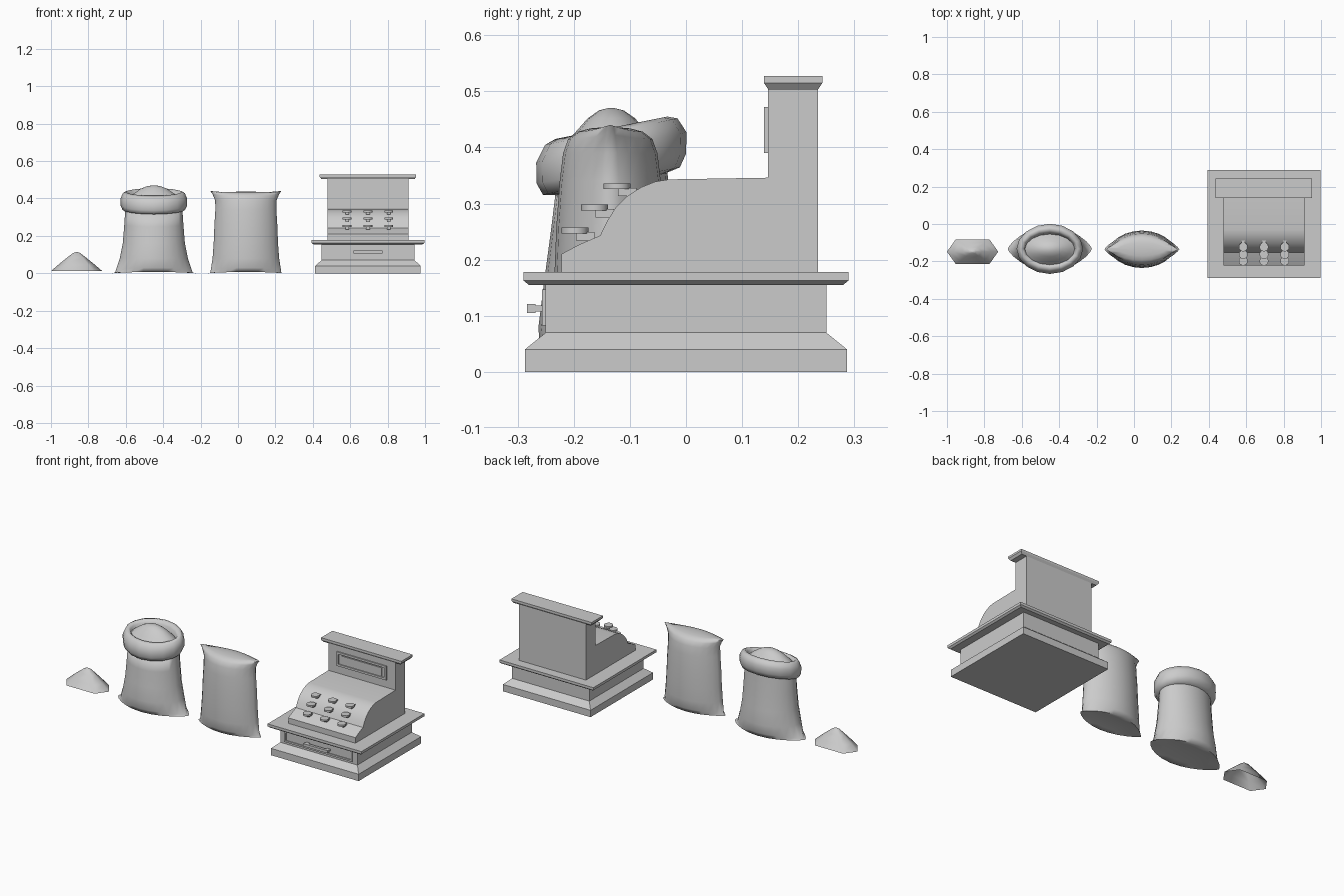
import bpy, bmesh, math
from mathutils import Vector

cube = bpy.data.objects.get("Cube")
if cube:
    bpy.data.objects.remove(cube)

grey = bpy.data.materials.new("plain_grey")
grey.use_nodes = True
grey.diffuse_color = (0.6, 0.6, 0.6, 1)
grey.node_tree.nodes["Principled BSDF"].inputs["Base Color"].default_value = (0.6, 0.6, 0.6, 1)


def finish(bm, name, smooth=None):
    bmesh.ops.recalc_face_normals(bm, faces=bm.faces)
    me = bpy.data.meshes.new(name)
    bm.to_mesh(me)
    bm.free()
    ob = bpy.data.objects.new(name, me)
    bpy.context.collection.objects.link(ob)
    me.materials.append(grey)
    if smooth:
        bpy.ops.object.select_all(action='DESELECT')
        ob.select_set(True)
        bpy.context.view_layer.objects.active = ob
        bpy.ops.object.shade_smooth_by_angle(angle=math.radians(smooth))
    return ob


def loft(name, rings, smooth=None, cap_start=True, cap_end=True):
    bm = bmesh.new()
    loops = [[bm.verts.new(p) for p in ring] for ring in rings]
    n = len(loops[0])
    for lo, hi in zip(loops, loops[1:]):
        for i in range(n):
            j = (i + 1) % n
            bm.faces.new((lo[i], lo[j], hi[j], hi[i]))
    if cap_start:
        bm.faces.new(loops[0])
    if cap_end:
        bm.faces.new(loops[-1])
    return finish(bm, name, smooth)


def stepped_block(name, cx, cy, levels):
    """Stack of rectangles given as (z, half width, half depth)."""
    corners = [(-1, -1), (1, -1), (1, 1), (-1, 1)]
    return loft(name, [[(cx + sx * hx, cy + sy * hy, z) for sx, sy in corners]
                       for z, hx, hy in levels])


def box(name, x0, x1, y0, y1, z0, z1):
    hx, hy = (x1 - x0) / 2, (y1 - y0) / 2
    return stepped_block(name, (x0 + x1) / 2, (y0 + y1) / 2, [(z0, hx, hy), (z1, hx, hy)])


def framed_panel(name, x0, x1, z0, z1, front, back, border, recess):
    """Front-facing panel with a raised border."""
    def rect(m, y):
        return [(x0 + m, y, z0 + m), (x1 - m, y, z0 + m), (x1 - m, y, z1 - m), (x0 + m, y, z1 - m)]
    return loft(name, [rect(0, back), rect(0, front), rect(border, front), rect(border, front + recess)])


def lens(cx, cy, z, a, b, k, tilt=0.0, droop=0.0, n=24):
    """Pinched oval; k sharpens the side corners, droop lowers them."""
    ring = []
    for i in range(n):
        t = 2 * math.pi * i / n
        c, s = math.cos(t), math.sin(t)
        y = b * s * abs(s) ** k
        ring.append((cx + a * c, cy + y, z + tilt * y - droop * abs(c) ** 4))
    return ring


# Cash register
RX = 0.695
stepped_block("register_base", RX, 0, [(0, .282, .287), (.04, .282, .287), (.07, .248, .25), (.157, .248, .25)])
stepped_block("register_ledge", RX, 0, [(.155, .292, .28), (.163, .302, .29), (.178, .302, .29)])
profile = [(.235, .17), (.235, .51), (.146, .51), (.146, .346), (-.03, .343), (-.055, .339),
           (-.08, .329), (-.105, .313), (-.125, .293), (-.14, .27), (-.153, .243),
           (-.19, .227), (-.222, .21), (-.222, .17)]
loft("register_body", [[(x, y, z) for y, z in profile] for x in (RX - .216, RX + .216)], smooth=25)
stepped_block("register_top_cap", RX, .191, [(.503, .248, .044), (.515, .258, .052), (.527, .258, .052)])
framed_panel("display_frame", RX - .16, RX + .16, .39, .472, .139, .148, .012, .006)
box("display_plate", RX - .13, RX + .13, .141, .147, .408, .454)
framed_panel("drawer_front", RX - .218, RX + .218, .083, .147, -.257, -.248, .01, .005)
box("drawer_handle", RX - .078, RX + .078, -.283, -.268, .105, .121)
for side in (-1, 1):
    x = RX + side * .066
    box("handle_post", x - .01, x + .01, -.27, -.249, .108, .118)

# Keys: round heads on short stems
for row, (y, z) in enumerate([(-.198, .247), (-.163, .288), (-.123, .326)]):
    for col in (-1, 0, 1):
        x = RX + col * .111
        loft("key_head", [lens(x, y, h, .024, .024, 0, n=16) for h in (z, z + .01)], smooth=30)
        box("key_stem", x - .01, x + .01, y + .002, y + .035, z - .013, z + .002)

# Closed sack: (z, half width, half depth, corner sharpness, droop)
closed = [(.012, .15, .06, .4, .008), (.006, .2, .085, .6, .006), (.03, .19, .098, .6, .028),
          (.08, .178, .1, .3, 0), (.16, .172, .1, .3, 0), (.26, .168, .096, .3, 0),
          (.34, .163, .09, .3, 0), (.39, .164, .084, .4, 0), (.415, .178, .075, .6, -.008),
          (.428, .19, .058, .7, -.012), (.434, .13, .035, .4, 0), (.436, .05, .012, 0, 0)]
loft("closed_sack", [lens(.042, -.135, z, a, b, k, droop=d) for z, a, b, k, d in closed], smooth=80)

# Open sack with a rolled collar, leaning forward
OX, OY = -.45, -.133
opened = [(.012, .16, .08, .3, 0, .008), (.006, .225, .115, .5, 0, .006), (.03, .208, .127, .5, 0, .028),
          (.08, .182, .13, .2, 0, 0), (.16, .166, .12, .15, 0, 0), (.26, .158, .108, .1, .1, 0),
          (.335, .153, .1, .05, .2, 0)]
loft("open_sack", [lens(OX, OY, z, a, b, k, t, d) for z, a, b, k, t, d in opened], smooth=80)
collar = [(.335, .15, .098), (.34, .168, .122), (.362, .178, .133), (.4, .178, .134),
          (.428, .166, .118), (.435, .15, .1), (.42, .137, .085), (.39, .13, .078)]
loft("sack_collar", [lens(OX, OY, z, a, b, .06, .2, n=16) for z, a, b in collar], smooth=80,
     cap_start=False, cap_end=False)
filling = [(.395, .145, .092), (.425, .11, .066), (.452, .07, .042), (.466, .035, .022), (.47, .008, .006)]
loft("sack_filling", [lens(OX, OY, z, a, b, 0, n=16) for z, a, b in filling], smooth=80, cap_start=False)

# Loose heap, six-sided and hollow underneath
outline = [(-.137, 0), (-.09, -.066), (.09, -.066), (.137, 0), (.09, .066), (-.09, .066)]
heap = [(.012, 1), (.045, .72), (.085, .36), (.108, .14), (.114, .02)]
loft("loose_heap", [[(-.863 + x * s, -.148 + y * s, z) for x, y in outline] for z, s in heap],
     smooth=70, cap_start=False)

# Centre the arrangement on x
bpy.context.view_layer.update()
